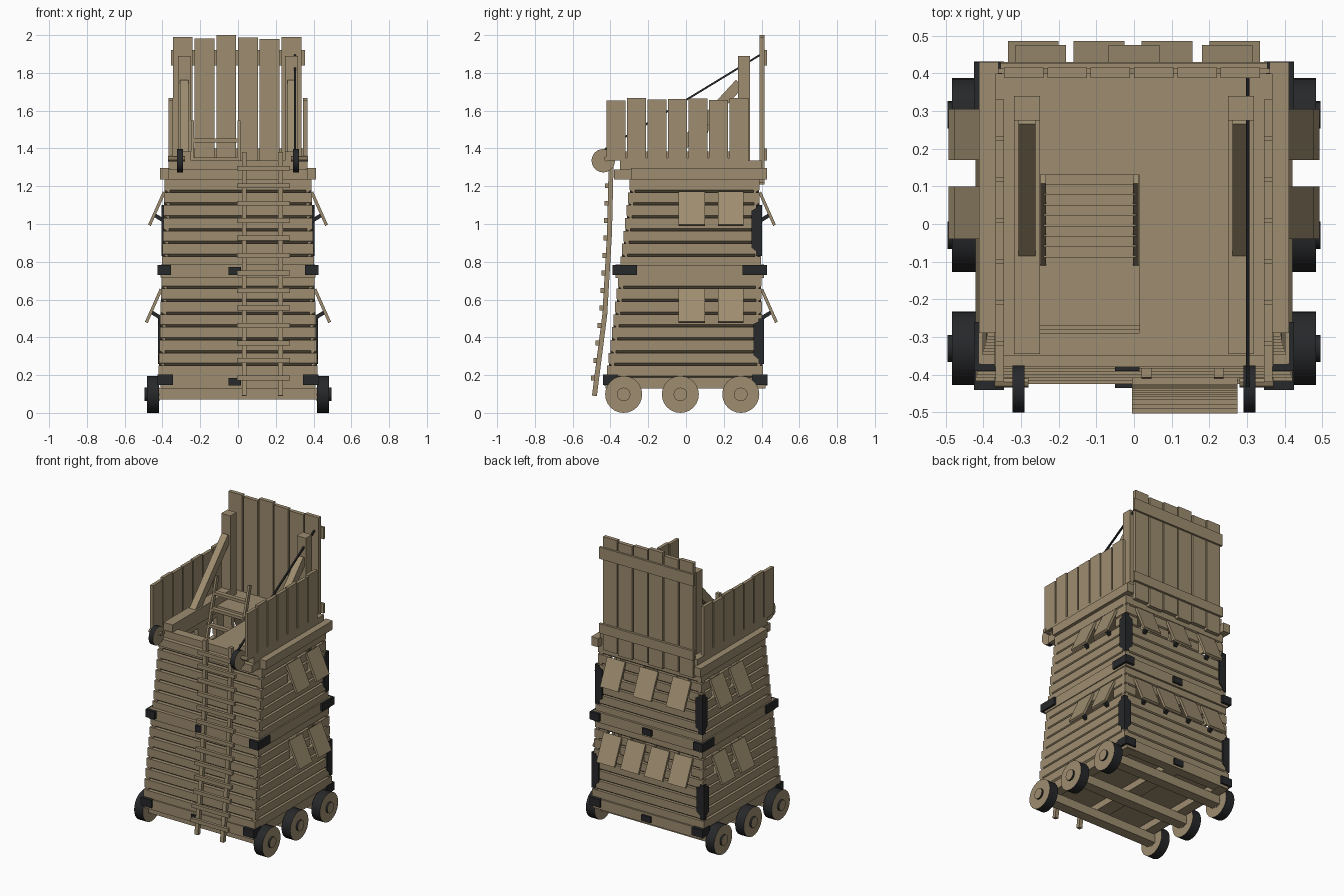
import bpy, bmesh, math
from mathutils import Vector

if "Cube" in bpy.data.objects:
    bpy.data.objects.remove(bpy.data.objects["Cube"])


def material(name, rgb):
    m = bpy.data.materials.new(name)
    m.diffuse_color = (*rgb, 1)
    m.use_nodes = True
    m.node_tree.nodes["Principled BSDF"].inputs["Base Color"].default_value = m.diffuse_color
    return m


WOOD = material("wood", (0.34, 0.265, 0.16))
IRON = material("black iron", (0.02, 0.021, 0.023))


def prism(bm, pts, vec):
    a = [bm.verts.new(p) for p in pts]
    b = [bm.verts.new(Vector(p) + Vector(vec)) for p in pts]
    n = len(a)
    bm.faces.new(a)
    bm.faces.new(b[::-1])
    for i in range(n):
        bm.faces.new((a[i], b[i], b[(i + 1) % n], a[(i + 1) % n]))


def box(bm, x0, x1, y0, y1, z0, z1):
    prism(bm, [(x0, y0, z0), (x1, y0, z0), (x1, y1, z0), (x0, y1, z0)], (0, 0, z1 - z0))


def beam(bm, x0, x1, p, q, t):
    """Slanted bar in the y-z plane from p to q, t thick, spanning x0..x1."""
    d = (Vector(q) - Vector(p)).normalized() * t / 2
    n = (-d.y, d.x)
    c = [(p[0] + n[0], p[1] + n[1]), (q[0] + n[0], q[1] + n[1]),
         (q[0] - n[0], q[1] - n[1]), (p[0] - n[0], p[1] - n[1])]
    prism(bm, [(x0, y, z) for y, z in c], (x1 - x0, 0, 0))


def wall_point(side, u, out, z):
    return {"right": (out, u, z), "left": (-out, u, z),
            "back": (u, out, z), "front": (u, -out, z)}[side]


def wall_prism(bm, side, u0, u1, profile):
    """Extrude an (outward, z) profile along a wall from u0 to u1."""
    a = Vector(wall_point(side, u0, 0, 0))
    b = Vector(wall_point(side, u1, 0, 0))
    prism(bm, [wall_point(side, u0, o, z) for o, z in profile], b - a)


def finish(name, bm, mat):
    bmesh.ops.recalc_face_normals(bm, faces=bm.faces)
    me = bpy.data.meshes.new(name)
    bm.to_mesh(me)
    bm.free()
    ob = bpy.data.objects.new(name, me)
    bpy.context.collection.objects.link(ob)
    me.materials.append(mat)
    return ob


def boxes(name, items, mat=WOOD):
    bm = bmesh.new()
    for it in items:
        box(bm, *it)
    return finish(name, bm, mat)


# Tapering tower outline: distance of each wall from the centre
def reach(side, z):
    base, slope = {"front": (0.415, 0.12), "back": (0.408, 0.02)}.get(side, (0.42, 0.032))
    return base - slope * (z - 0.2)


SIDES = ("front", "back", "left", "right")
SIDE_WIN = [(-0.04, 0.10), (0.17, 0.305)]
BACK_LOW = [(-0.335, -0.20), (-0.16, -0.025), (0.02, 0.155), (0.20, 0.335)]
BACK_HIGH = [(-0.315, -0.18), (-0.0675, 0.0675), (0.18, 0.315)]


def windows(side, upper):
    if side == "front":
        return []
    if side == "back":
        return BACK_HIGH if upper else BACK_LOW
    return SIDE_WIN


# Wall boards with bevelled lower edges, split around the windows
STEP = 0.068
for side in SIDES:
    bm = bmesh.new()
    for upper, z_start, rows, open_rows in ((0, 0.182, 8, (5, 6)), (1, 0.76, 7, (4, 5))):
        for i in range(rows):
            z = z_start + i * STEP
            o = reach(side, z)
            if side in ("front", "back"):
                lo, hi = -reach("right", z), reach("right", z)
            else:
                lo, hi = -reach("front", z) + 0.002, reach("back", z) - 0.002
            cuts = [lo]
            if i in open_rows:
                for a, b in windows(side, upper):
                    cuts += [a + 0.015, b - 0.015]
            cuts.append(hi)
            prof = [(o, z + STEP), (o, z + 0.013), (o - 0.018, z), (o - 0.03, z), (o - 0.03, z + STEP)]
            for a, b in zip(cuts[::2], cuts[1::2]):
                wall_prism(bm, side, a, b, prof)
    finish(side + "_wall_boards", bm, WOOD)

# Propped shutters and their iron struts
for side in SIDES[1:]:
    shutters, struts = bmesh.new(), bmesh.new()
    for upper, top in ((0, 0.658), (1, 1.172)):
        o = reach(side, top) - 0.005
        for a, b in windows(side, upper):
            wall_prism(shutters, side, a, b, [(o, top - 0.008), (o + 0.014, top),
                                             (o + 0.092, top - 0.175), (o + 0.078, top - 0.183)])
            m = (a + b) / 2
            wall_prism(struts, side, m - 0.012, m + 0.012,
                       [(o - 0.02, top - 0.16), (o + 0.055, top - 0.115),
                        (o + 0.06, top - 0.135), (o - 0.02, top - 0.185)])
    finish(side + "_shutters", shutters, WOOD)
    finish(side + "_shutter_struts", struts, IRON)

# Chassis: axle beams, base frame, floors
AXLES = (-0.33, -0.03, 0.29)
boxes("axle_beams", [(-0.42, 0.42, y - 0.035, y + 0.035, 0.07, 0.13) for y in AXLES])
boxes("base_frame", [(-0.41, 0.41, -0.425, -0.36, 0.13, 0.2), (-0.41, 0.41, 0.355, 0.42, 0.13, 0.2)]
      + [(s * 0.375 - 0.035, s * 0.375 + 0.035, -0.42, 0.415, 0.128, 0.2) for s in (-1, 1)]
      + [(-0.05, 0.05, -0.36, 0.36, 0.13, 0.18)])
boxes("lower_floors", [(-0.38, 0.38, -0.37, 0.37, 0.175, 0.2), (-0.38, 0.38, -0.34, 0.38, 0.73, 0.76)])

# Middle belt
boxes("middle_belt", [(-0.408, 0.408, -0.372, -0.33, 0.715, 0.785), (-0.408, 0.408, 0.37, 0.412, 0.715, 0.785),
                      (-0.411, -0.37, -0.37, 0.41, 0.716, 0.784), (0.37, 0.411, -0.37, 0.41, 0.716, 0.784)])

# Iron corner and centre brackets
items = []
for s in (-1, 1):
    for z0, z1, yf0, yf1, yb0, yb1, xi in ((0.73, 0.782, -0.39, -0.26, 0.30, 0.43, 0.355),
                                           (0.148, 0.202, -0.44, -0.36, 0.35, 0.432, 0.345)):
        for y0, y1 in ((yf0, yf1), (yb0, yb1)):
            x0, x1 = sorted((s * xi, s * 0.425))
            items.append((x0, x1, y0, y1, z0, z1))
items += [(-0.05, 0.015, -0.39, -0.36, 0.73, 0.772), (-0.05, 0.015, -0.435, -0.40, 0.145, 0.185),
          (-0.035, 0.035, 0.40, 0.425, 0.73, 0.772), (-0.035, 0.035, 0.40, 0.432, 0.145, 0.185)]
boxes("iron_brackets", items, IRON)

# Pointed iron plates on the rear corners
bm = bmesh.new()
for z0, z1 in ((0.26, 0.50), (0.83, 1.10)):
    for s, side in ((-1, "left"), (1, "right")):
        ox, oy = reach("right", z0) + 0.006, reach("back", z0) + 0.006
        for wall, out, edge, inner in ((side, ox, oy, oy - 0.055), ("back", oy, s * ox, s * (ox - 0.055))):
            shape = [(edge, z0), (inner, z0 + 0.045), (inner, z1 - 0.03), (edge, z1)]
            a, b = Vector(wall_point(wall, 0, out, 0)), Vector(wall_point(wall, 0, out - 0.03, 0))
            prism(bm, [wall_point(wall, u, out, z) for u, z in shape], b - a)
finish("corner_plates", bm, IRON)


# Round parts: wooden faces with an iron rim
def disc(name, x, y, z, r, w, rim, seg=24):
    bm = bmesh.new()
    bmesh.ops.create_cone(bm, cap_ends=True, segments=seg, radius1=r, radius2=r, depth=w)
    for f in bm.faces:
        f.material_index = 1 if abs(f.normal.z) < 0.5 and rim else 0
        f.smooth = abs(f.normal.z) < 0.5
    for e in bm.edges:
        e.smooth = e.calc_face_angle(0) < 0.6
    ob = finish(name, bm, WOOD)
    ob.data.materials.append(IRON)
    ob.rotation_euler.y = math.pi / 2
    ob.location = (x, y, z)


for s in (-1, 1):
    for y in AXLES:
        disc("wheel", s * 0.45, y, 0.098, 0.098, 0.065, True)
        disc("wheel_hub", s * 0.455, y, 0.098, 0.036, 0.08, True, 16)
    disc("pulley", s * 0.307, -0.438, 1.335, 0.062, 0.032, True)
    disc("pulley_pin", s * 0.325, -0.42, 1.345, 0.014, 0.09, False, 8)

# Top platform around the hatch
z0, z1 = 1.285, 1.335
boxes("top_deck", [(-0.36, -0.25, -0.35, 0.40, z0, z1), (0.015, 0.36, -0.35, 0.40, z0, z1),
                   (-0.25, 0.015, -0.35, -0.29, z0, z1), (-0.25, 0.015, 0.13, 0.40, z0, z1)])
boxes("platform_beams", [(-0.412, -0.36, -0.29, 0.43, 1.236, 1.296), (0.36, 0.412, -0.29, 0.43, 1.236, 1.296),
                         (-0.37, 0.37, -0.38, -0.28, 1.236, 1.288), (-0.37, 0.37, 0.34, 0.39, 1.236, 1.288)])

# Side parapets
for s, name in ((-1, "left_parapet"), (1, "right_parapet")):
    x0, x1 = sorted((s * 0.345, s * 0.367))
    w = 0.76 / 7
    boxes(name, [(x0, x1, -0.42 + i * w, -0.42 + (i + 1) * w - 0.01, 1.335, 1.655 + 0.012 * math.sin(i * 1.3) ** 2)
                 for i in range(7)]
          + [(x0, x1, -0.42, 0.33, 1.335, 1.35), (x0, x1, -0.35, 0.40, 1.29, 1.336)])

# Raised rear boarding bridge
w = 0.69 / 6
boxes("bridge_planks", [(-0.345 + i * w, -0.345 + (i + 1) * w - 0.01, 0.388, 0.415, 1.21 + 0.01 * (i % 2),
                         (1.99, 1.982, 2.0, 1.988, 1.98, 1.99)[i]) for i in range(6)])
boxes("bridge_crossbars", [(-0.355, 0.355, 0.412, 0.428, 1.84, 1.92), (-0.355, 0.355, 0.412, 0.43, 1.335, 1.40)])

# Inner posts, sills and diagonal braces
for s in (-1, 1):
    c = s * 0.284
    boxes("bridge_post", [(c - 0.034, c + 0.034, 0.275, 0.34, 1.33, 1.89)])
    boxes("brace_sill", [(c - 0.034, c + 0.034, -0.345, 0.275, 1.33, 1.385)])
    bm = bmesh.new()
    beam(bm, c - 0.023, c + 0.023, (-0.08, 1.35), (0.285, 1.745), 0.055)
    finish("diagonal_brace", bm, WOOD)

# Hoisting rope
bm = bmesh.new()
beam(bm, 0.297, 0.307, (-0.43, 1.395), (0.40, 1.9), 0.01)
finish("hoist_rope", bm, IRON)

# Bent front ladder
PATH = [(-0.485, 0.09), (-0.43, 0.52), (-0.405, 0.95), (-0.395, 1.38)]
bm = bmesh.new()
for x in (0.033, 0.225):
    for p, q in zip(PATH, PATH[1:]):
        beam(bm, x - 0.013, x + 0.013, p, q, 0.026)
for i in range(13):
    z = 0.185 + i * 0.0925
    for p, q in zip(PATH, PATH[1:]):
        if p[1] <= z < q[1]:
            y = p[0] + (q[0] - p[0]) * (z - p[1]) / (q[1] - p[1])
            box(bm, -0.005, 0.275, y - 0.03, y - 0.01, z - 0.013, z + 0.013)
finish("front_ladder", bm, WOOD)

# Inner ladder rising through the hatch
bm = bmesh.new()
for x in (-0.241, 0.005):
    beam(bm, x - 0.007, x + 0.007, (-0.10, 0.75), (0.12, 1.545), 0.025)
for i in range(7):
    t = 0.12 + i * 0.125
    y, z = -0.10 + 0.22 * t, 0.75 + 0.795 * t
    box(bm, -0.24, 0.005, y - 0.015, y + 0.015, z - 0.01, z + 0.01)
finish("inner_ladder", bm, WOOD)
